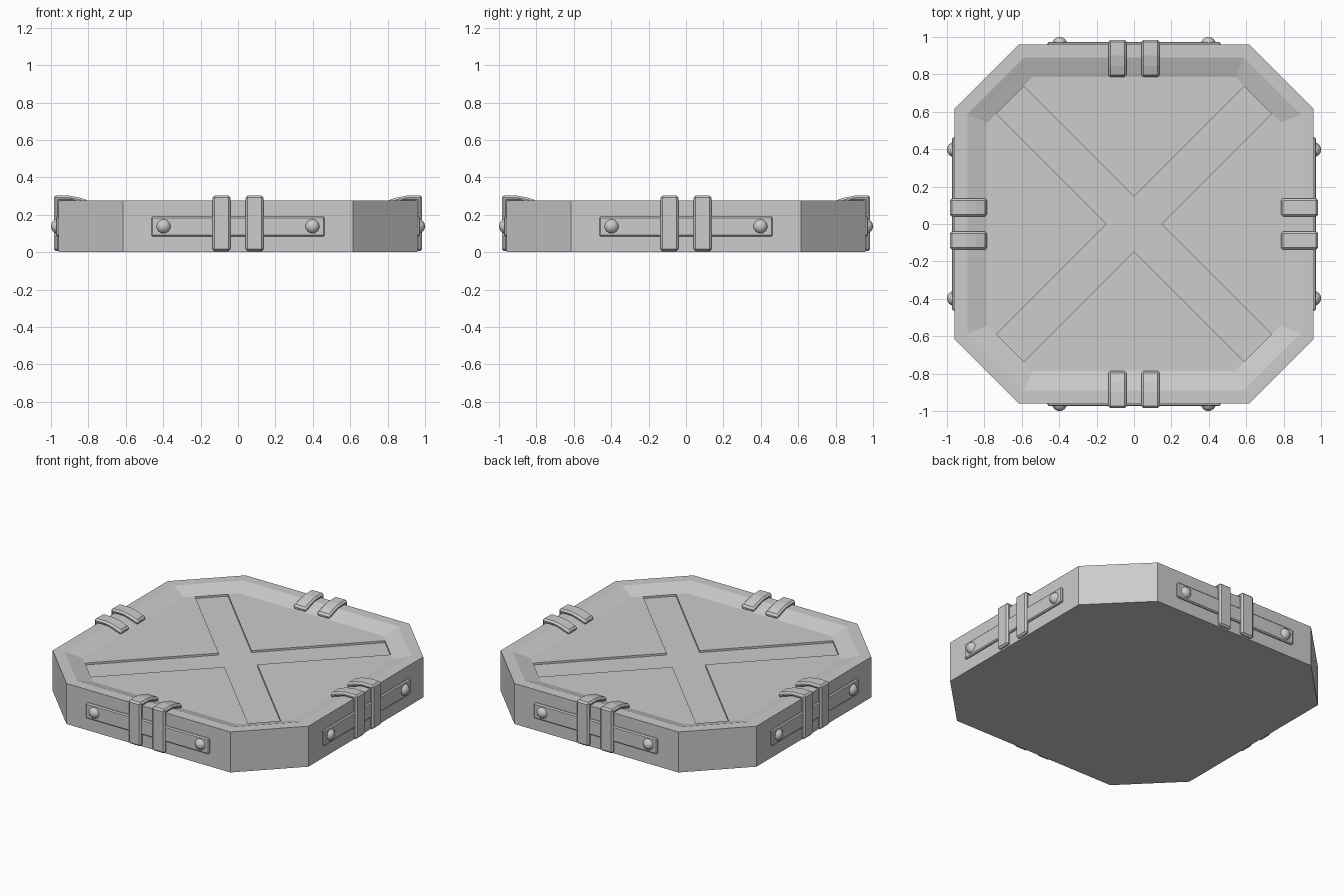
import bpy, bmesh, math
from mathutils import Matrix, Vector

if "Cube" in bpy.data.objects:
    bpy.data.objects.remove(bpy.data.objects["Cube"], do_unlink=True)

grey = bpy.data.materials.new("plain_grey")
grey.use_nodes = True
grey.diffuse_color = (0.604, 0.604, 0.604, 1)
grey.node_tree.nodes["Principled BSDF"].inputs["Base Color"].default_value = grey.diffuse_color


def finish(name, bm, turn=0, bevel=0, smooth=False):
    """Turn a bmesh into a named object, rotated to one of the four sides."""
    bm.transform(Matrix.Rotation(turn, 4, 'Z'))
    bmesh.ops.recalc_face_normals(bm, faces=bm.faces)
    for f in bm.faces:
        f.smooth = smooth
    mesh = bpy.data.meshes.new(name)
    bm.to_mesh(mesh)
    bm.free()
    mesh.materials.append(grey)
    obj = bpy.data.objects.new(name, mesh)
    bpy.context.scene.collection.objects.link(obj)
    if bevel:
        mod = obj.modifiers.new("bevel", 'BEVEL')
        mod.width, mod.segments = bevel, 1
        mod.limit_method, mod.angle_limit = 'ANGLE', math.radians(40)
    return obj


def prism(points, offset):
    """Extrude a closed loop of points along an offset."""
    bm = bmesh.new()
    face = bm.faces.new([bm.verts.new(p) for p in points])
    new = bmesh.ops.extrude_face_region(bm, geom=[face])["geom"]
    bmesh.ops.translate(bm, vec=offset, verts=[v for v in new if isinstance(v, bmesh.types.BMVert)])
    return bm


def box(low, high):
    (x, y, z), (a, b, c) = low, high
    return prism([(x, y, z), (a, y, z), (a, b, z), (x, b, z)], Vector((0, 0, c - z)))


def octagon(inset):
    """Chamfered square, moved inwards by an equal distance on every side."""
    half = 0.96 - inset
    cut = 0.615 - inset * math.tan(math.pi / 8)
    corners = [(cut, -half), (half, -cut)]
    return [Matrix.Rotation(k * math.pi / 2, 2) @ Vector(c) for k in range(4) for c in corners]


# Body: outer wall, flat rim, slope down to the recessed floor
FLOOR = 0.24
bm = bmesh.new()
rings = [[bm.verts.new((p.x, p.y, z)) for p in octagon(inset)]
         for inset, z in [(0, 0), (0, 0.275), (0.07, 0.275), (0.175, FLOOR)]]
for a, b in zip(rings, rings[1:]):
    for i in range(8):
        j = (i + 1) % 8
        bm.faces.new((a[i], a[j], b[j], b[i]))
bm.faces.new(rings[0][::-1])
bm.faces.new(rings[-1])
body = finish("body", bm)

# Shallow diagonal cross groove in the floor
arm, h = 0.936, 0.1025
cross = []
for k in range(4):
    turn = Matrix.Rotation(math.pi / 4 + k * math.pi / 2, 2)
    for p in [(arm, -h), (arm, h), (h, h)]:
        cross.append((*(turn @ Vector(p)), FLOOR - 0.013))
cutter = finish("groove_cutter", prism(cross, Vector((0, 0, 0.2))))
cutter.hide_render = True
cutter.hide_viewport = True
cut = body.modifiers.new("groove", 'BOOLEAN')
cut.operation, cut.solver, cut.object = 'DIFFERENCE', 'EXACT', cutter

# Strap cross-section as (distance outwards, height)
strap_profile = [(0.985, 0.005), (0.985, 0.302), (0.9, 0.302), (0.845, 0.291), (0.785, 0.27),
                 (0.785, 0.238), (0.89, 0.272), (0.955, 0.272), (0.955, 0.005)]

# Fittings repeated on all four sides
for k, side in enumerate(["front", "left", "back", "right"]):
    turn = k * math.pi / 2
    finish(side + "_plate", box((-0.463, -0.974, 0.085), (0.463, -0.95, 0.19)), turn, bevel=0.007)
    for n, s in enumerate((-1, 1), 1):
        bm = prism([(s * 0.0885 - 0.0475, -d, z) for d, z in strap_profile], Vector((0.095, 0, 0)))
        finish(f"{side}_strap_{n}", bm, turn, bevel=0.011)

        # Domed rivet
        bm = bmesh.new()
        bmesh.ops.create_uvsphere(bm, u_segments=24, v_segments=12, radius=0.04)
        bmesh.ops.bisect_plane(bm, geom=bm.verts[:] + bm.edges[:] + bm.faces[:], dist=1e-5,
                               plane_co=(0, 0, 0), plane_no=(0, 0, 1), clear_inner=True)
        bm.transform(Matrix.Translation((s * 0.398, -0.96, 0.138)) @ Matrix.Rotation(math.pi / 2, 4, 'X'))
        finish(f"{side}_rivet_{n}", bm, turn, smooth=True)
